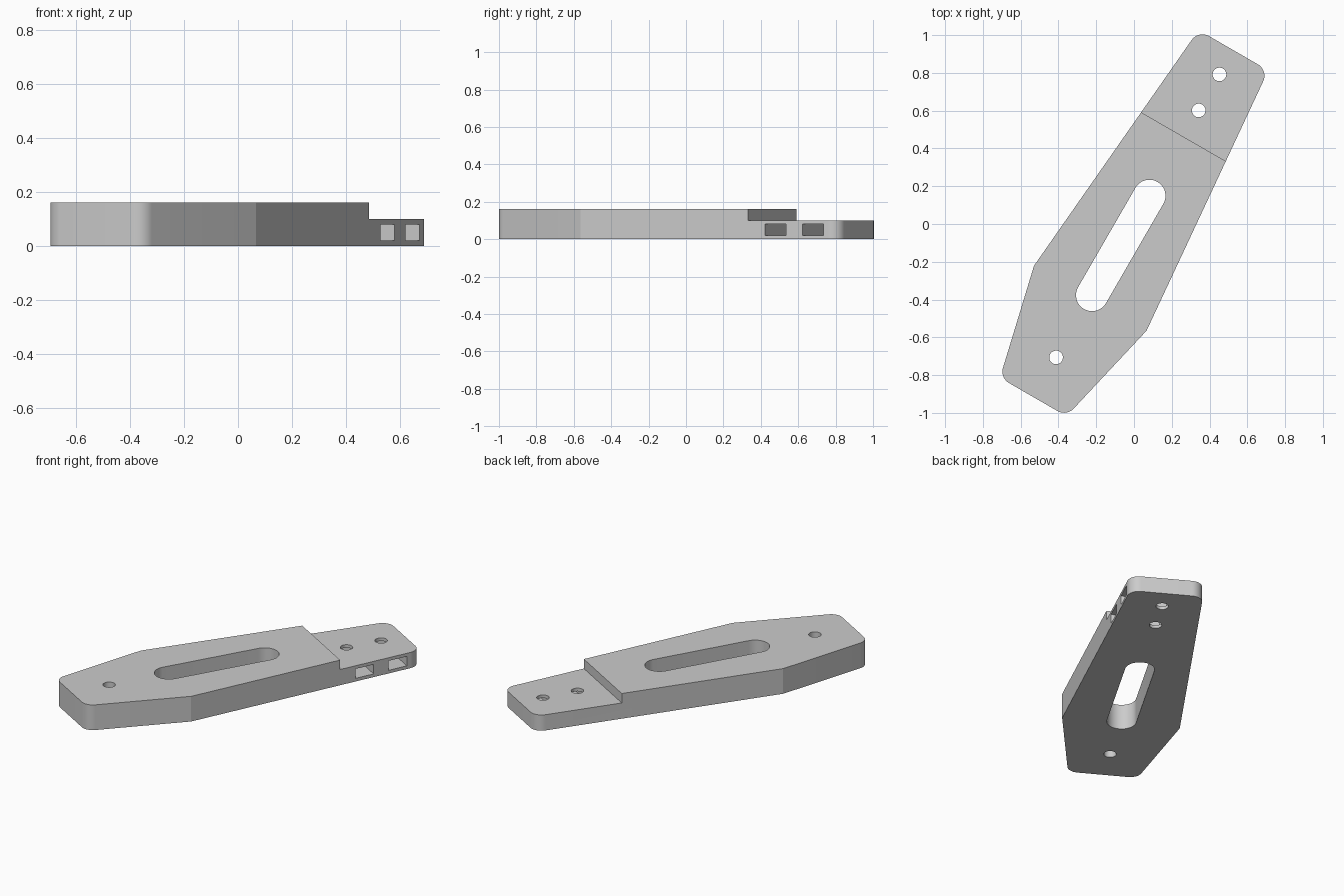
import bpy, bmesh
from math import cos, sin, radians
from mathutils import Matrix

cube = bpy.data.objects.get("Cube")
if cube:
    bpy.data.objects.remove(cube, do_unlink=True)

HEIGHT, STEP_HEIGHT = 0.16, 0.10
NUT_CENTRES = (0.692, 0.912)
HOLE_CENTRES = NUT_CENTRES + (-0.818,)


def arc(cx, cy, r, start, end, steps):
    """Points along an arc, angles in degrees."""
    angles = [radians(start + (end - start) * i / steps) for i in range(steps + 1)]
    return [(cx + r * cos(a), cy + r * sin(a)) for a in angles]


def prism(name, outline, z0, z1):
    """Extrude a counter-clockwise outline between two heights."""
    bm = bmesh.new()
    face = bm.faces.new([bm.verts.new((x, y, z0)) for x, y in outline])
    top = bmesh.ops.extrude_face_region(bm, geom=[face])
    verts = [g for g in top["geom"] if isinstance(g, bmesh.types.BMVert)]
    bmesh.ops.translate(bm, verts=verts, vec=(0, 0, z1 - z0))
    bmesh.ops.recalc_face_normals(bm, faces=bm.faces)
    mesh = bpy.data.meshes.new(name)
    bm.to_mesh(mesh)
    bm.free()
    obj = bpy.data.objects.new(name, mesh)
    bpy.context.collection.objects.link(obj)
    return obj


def cut(target, name, outline, z0, z1):
    """Subtract a prism from the target, then discard the cutter."""
    cutter = prism(name, outline, z0, z1)
    cutter.hide_render = True
    mod = target.modifiers.new(name, 'BOOLEAN')
    mod.operation = 'DIFFERENCE'
    mod.solver = 'EXACT'
    mod.object = cutter
    bpy.context.view_layer.objects.active = target
    bpy.ops.object.modifier_apply(modifier=mod.name)
    bpy.data.objects.remove(cutter, do_unlink=True)


# Tapered plate with rounded ends, mirrored across its long axis
half = arc(0.99, 0.149, 0.07, 0, 85, 12)
half.append((-0.456, 0.344))
half += arc(-0.99, 0.148, 0.07, 103.6, 180, 12)
plate = prism("arm_plate", half + [(x, -y) for x, y in reversed(half)], 0, HEIGHT)

# Lowered shelf at the narrow end
cut(plate, "shelf_cutter", [(0.531, -1), (2, -1), (2, 1), (0.531, 1)], STEP_HEIGHT, 1)

# Long central slot
slot = arc(0.17, 0, 0.085, -90, 90, 24) + arc(-0.437, 0, 0.085, 90, 270, 24)
cut(plate, "slot_cutter", slot, -1, 1)

# Nut pockets opening on one side, ending in a half hexagon
for x in NUT_CENTRES:
    w = 0.061
    pocket = [(x - w, -0.5), (x + w, -0.5), (x + w, w * 0.577),
              (x, w * 1.155), (x - w, w * 0.577)]
    cut(plate, "nut_pocket_cutter", pocket, 0.02, 0.08)

# Bolt holes
for x in HOLE_CENTRES:
    cut(plate, "bolt_hole_cutter", arc(x, 0, 0.036, 0, 352.5, 47), -1, 1)

# Turn the plate to its diagonal position
plate.data.transform(Matrix.Rotation(radians(60), 4, 'Z') @ Matrix.Translation((0, 0.004, 0)))

# Plain grey material
grey = bpy.data.materials.new("light_grey")
grey.use_nodes = True
colour = (0.6, 0.6, 0.6, 1)
grey.diffuse_color = colour
grey.node_tree.nodes["Principled BSDF"].inputs["Base Color"].default_value = colour
plate.data.materials.clear()
plate.data.materials.append(grey)

bpy.ops.object.select_all(action='DESELECT')
plate.select_set(True)
bpy.context.view_layer.objects.active = plate
bpy.ops.object.shade_smooth_by_angle(angle=radians(12))
